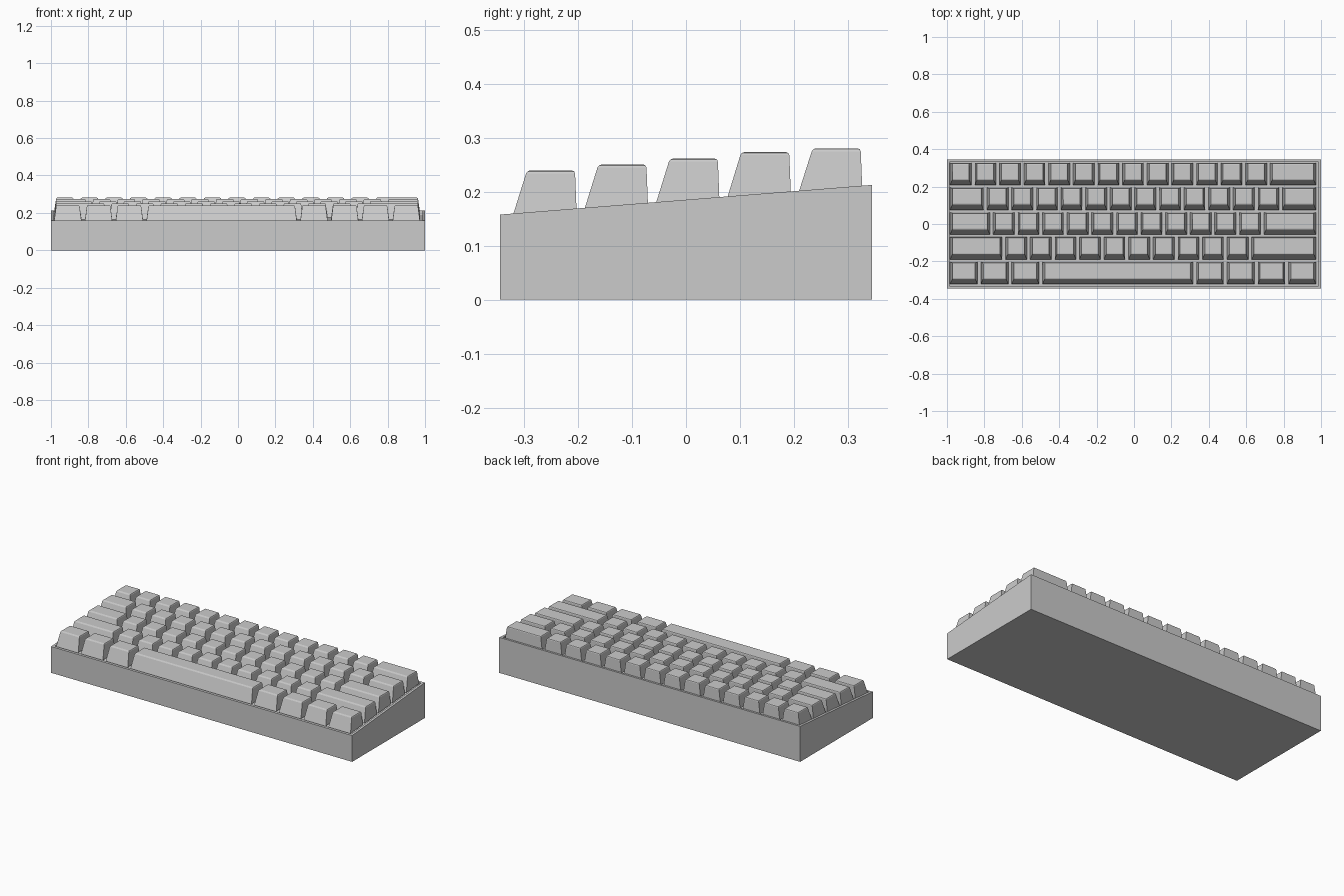
import bpy, bmesh

if "Cube" in bpy.data.objects:
    bpy.data.objects.remove(bpy.data.objects["Cube"])

HALF_X, HALF_Y = 1.0, 0.345
Z_FRONT, Z_BACK = 0.158, 0.213
RIM, RECESS = 0.014, 0.022
PITCH_X, PITCH_Y = 0.1316, 0.1325
LEFT = -0.992


def rim_z(y):
    return Z_FRONT + (y + HALF_Y) / (2 * HALF_Y) * (Z_BACK - Z_FRONT)


def finish(bm, name):
    bmesh.ops.recalc_face_normals(bm, faces=bm.faces[:])
    mesh = bpy.data.meshes.new(name)
    bm.to_mesh(mesh)
    bm.free()
    obj = bpy.data.objects.new(name, mesh)
    bpy.context.collection.objects.link(obj)
    return obj


def loop(bm, x0, x1, y0, y1, height):
    return [bm.verts.new((x, y, height(y)))
            for x, y in ((x0, y0), (x1, y0), (x1, y1), (x0, y1))]


def bridge(bm, a, b):
    for i in range(4):
        j = (i + 1) % 4
        bm.faces.new((a[i], a[j], b[j], b[i]))


# Wedge case with a thin rim around a recessed plate
bm = bmesh.new()
ix, iy = HALF_X - RIM, HALF_Y - RIM
rings = [loop(bm, -HALF_X, HALF_X, -HALF_Y, HALF_Y, lambda y: 0.0),
         loop(bm, -HALF_X, HALF_X, -HALF_Y, HALF_Y, rim_z),
         loop(bm, -ix, ix, -iy, iy, rim_z),
         loop(bm, -ix, ix, -iy, iy, lambda y: rim_z(y) - RECESS)]
for a, b in zip(rings, rings[1:]):
    bridge(bm, a, b)
bm.faces.new(rings[0])
bm.faces.new(rings[-1])
finish(bm, "case")


# Keycap: sloped front, near-vertical back, tapered sides, softened top edges
def add_key(name, x0, x1, y0, y1, top):
    bm = bmesh.new()
    base = loop(bm, x0, x1, y0, y1, lambda y: rim_z(y) - 0.006)
    cap = loop(bm, x0 + 0.011, x1 - 0.011, y0 + 0.027, y1 - 0.003, lambda y: top)
    bridge(bm, base, cap)
    bm.faces.new(base)
    face = bm.faces.new(cap)
    bmesh.ops.bevel(bm, geom=list(face.edges), offset=0.006, segments=2,
                    profile=0.5, affect='EDGES')
    finish(bm, name)


# Key widths per row, front to back, in key units
rows = [
    ("bottom_row", [1.25] * 3 + [6.25] + [1.25] * 4, 0.240),
    ("lower_row", [2.25] + [1] * 10 + [2.75], 0.251),
    ("home_row", [1.75] + [1] * 11 + [2.25], 0.262),
    ("upper_row", [1.5] + [1] * 12 + [1.5], 0.274),
    ("number_row", [1] * 13 + [2], 0.281),
]
for r, (row_name, widths, top) in enumerate(rows):
    y0 = -0.322 + r * PITCH_Y
    x = LEFT
    for i, w in enumerate(widths):
        name = "spacebar" if w == 6.25 else f"{row_name}_key_{i + 1}"
        add_key(name, x + 0.009, x + w * PITCH_X - 0.009, y0, y0 + 0.119, top)
        x += w * PITCH_X
